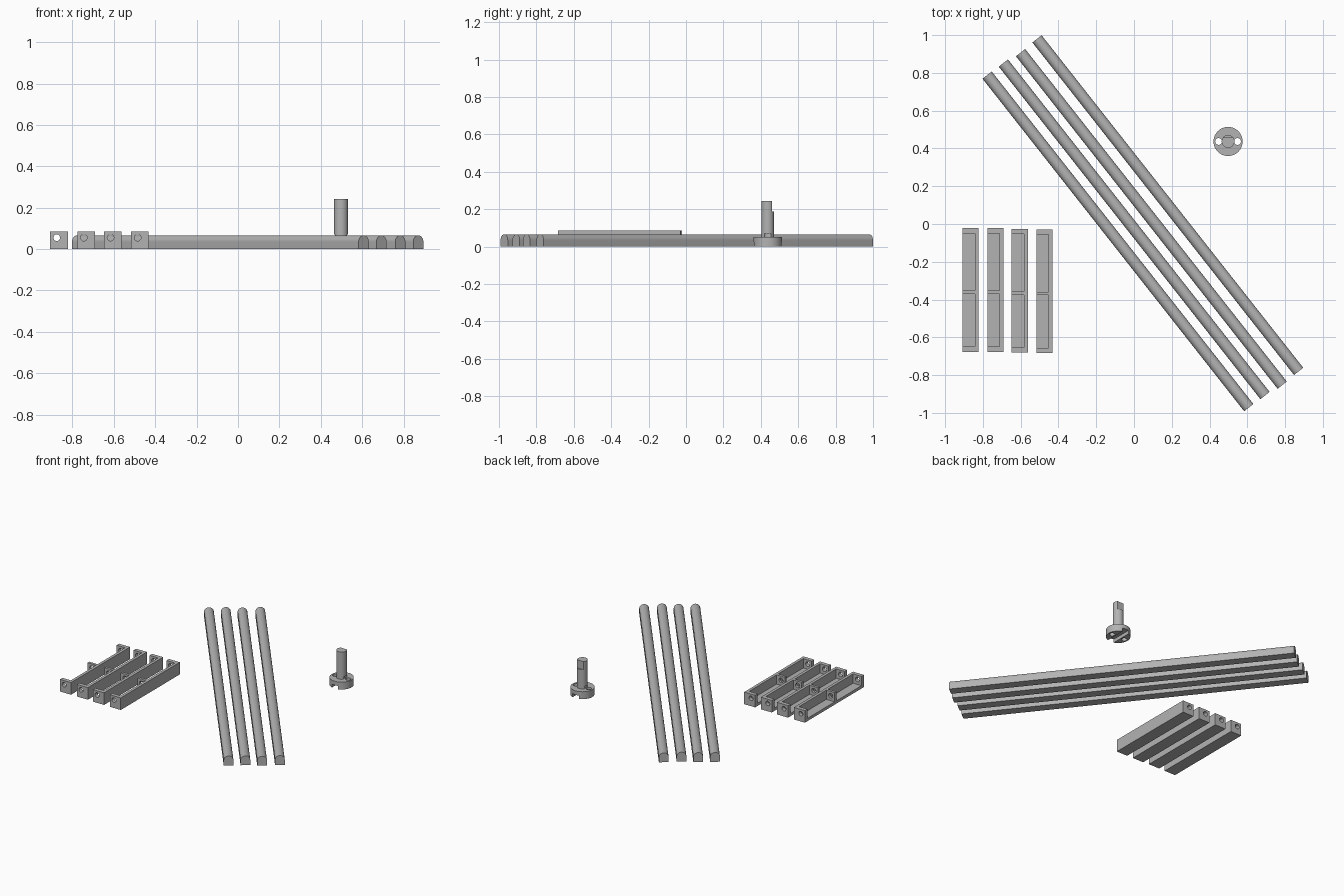
import bpy, bmesh, math

if "Cube" in bpy.data.objects:
    bpy.data.objects.remove(bpy.data.objects["Cube"])

grey = bpy.data.materials.new("plain_grey")
grey.diffuse_color = (0.45, 0.45, 0.45, 1)
grey.use_nodes = True
grey.node_tree.nodes["Principled BSDF"].inputs["Base Color"].default_value = grey.diffuse_color


def finish(name, bm, smooth=True):
    bmesh.ops.recalc_face_normals(bm, faces=bm.faces)
    mesh = bpy.data.meshes.new(name)
    bm.to_mesh(mesh)
    bm.free()
    mesh.materials.append(grey)
    ob = bpy.data.objects.new(name, mesh)
    bpy.context.collection.objects.link(ob)
    return ob


def box(name, x0, x1, y0, y1, z0, z1):
    bm = bmesh.new()
    bmesh.ops.create_cube(bm, size=1)
    for v in bm.verts:
        v.co = ((x0, x1)[v.co.x > 0], (y0, y1)[v.co.y > 0], (z0, z1)[v.co.z > 0])
    return finish(name, bm)


def lathe(name, steps, sides=48):
    """Solid of revolution about z from (radius, height) pairs."""
    bm = bmesh.new()
    rings = [[bm.verts.new((r * math.cos(math.tau * i / sides), r * math.sin(math.tau * i / sides), z))
              for i in range(sides)] for r, z in steps]
    for a, b in zip(rings, rings[1:]):
        for i in range(sides):
            j = (i + 1) % sides
            bm.faces.new((a[i], a[j], b[j], b[i]))
    bm.faces.new(rings[0])
    bm.faces.new(rings[-1])
    return finish(name, bm)


def cut(ob, cutters):
    for c in cutters:
        m = ob.modifiers.new("cut", 'BOOLEAN')
        m.operation = 'DIFFERENCE'
        m.solver = 'EXACT'
        m.object = c
        bpy.context.view_layer.objects.active = ob
        bpy.ops.object.modifier_apply(modifier=m.name)
        bpy.data.objects.remove(c)


def shade(ob):
    bpy.ops.object.select_all(action='DESELECT')
    ob.select_set(True)
    bpy.context.view_layer.objects.active = ob
    bpy.ops.object.shade_smooth_by_angle(angle=math.radians(30))


# Four long rods: flat bottom, straight sides, rounded top
R, H, L = 0.031, 0.066, 2.24
for k, (x, y) in enumerate([(-0.085, -0.092), (0.001, -0.028), (0.092, 0.027), (0.179, 0.1)]):
    prof = [(-R, 0), (R, 0)] + [(R * math.cos(math.pi * i / 20), H - R + R * math.sin(math.pi * i / 20))
                                for i in range(21)]
    bm = bmesh.new()
    a = [bm.verts.new((-L / 2, p, z)) for p, z in prof]
    b = [bm.verts.new((L / 2, p, z)) for p, z in prof]
    for i in range(len(prof)):
        j = (i + 1) % len(prof)
        bm.faces.new((a[i], a[j], b[j], b[i]))
    bm.faces.new(a)
    bm.faces.new(b)
    rod = finish(f"rod_{k + 1}", bm)
    rod.location = (x, y, 0)
    rod.rotation_euler.z = math.radians(-51.8)
    shade(rod)

# Four brackets: floor, right wall, two ends and a divider, drilled lengthwise
W, T, LEN = 0.085, 0.02, 0.655
for k, (x, y) in enumerate([(-0.865, -0.349), (-0.734, -0.349), (-0.605, -0.354), (-0.474, -0.356)]):
    tray = box(f"bracket_{k + 1}", -W / 2, W / 2, -LEN / 2, LEN / 2, 0, W)
    drill = lathe("drill", [(0.016, -1), (0.016, 1)], 32)
    drill.rotation_euler.x = math.pi / 2
    drill.location = (-0.011, 0, 0.055)
    bpy.context.view_layer.update()
    cut(tray, [box("front_cell", -1, W / 2 - T, -0.3, -0.021, T, 1),
               box("rear_cell", -1, W / 2 - T, -0.003, 0.3, T, 1), drill])
    tray.location = (x, y, 0)
    shade(tray)

# Flanged shaft with a flat near the top, two screw holes and a slot underneath
shaft = lathe("flanged_shaft", [(0.077, 0), (0.077, 0.052), (0.034, 0.052), (0.034, 0.243)])
cutters = [box("flat", -1, 1, 0.024, 1, 0.187, 1), box("slot", -0.024, 0.024, -1, 1, -1, 0.024)]
for s in (-1, 1):
    for r, z0, z1 in ((0.018, -1, 0.06), (0.026, 0.0521, 0.07)):
        c = lathe("hole", [(r, z0), (r, z1)], 32)
        c.location.x = s * 0.05
        cutters.append(c)
bpy.context.view_layer.update()
cut(shaft, cutters)
shaft.location = (0.498, 0.437, 0)
shade(shaft)
